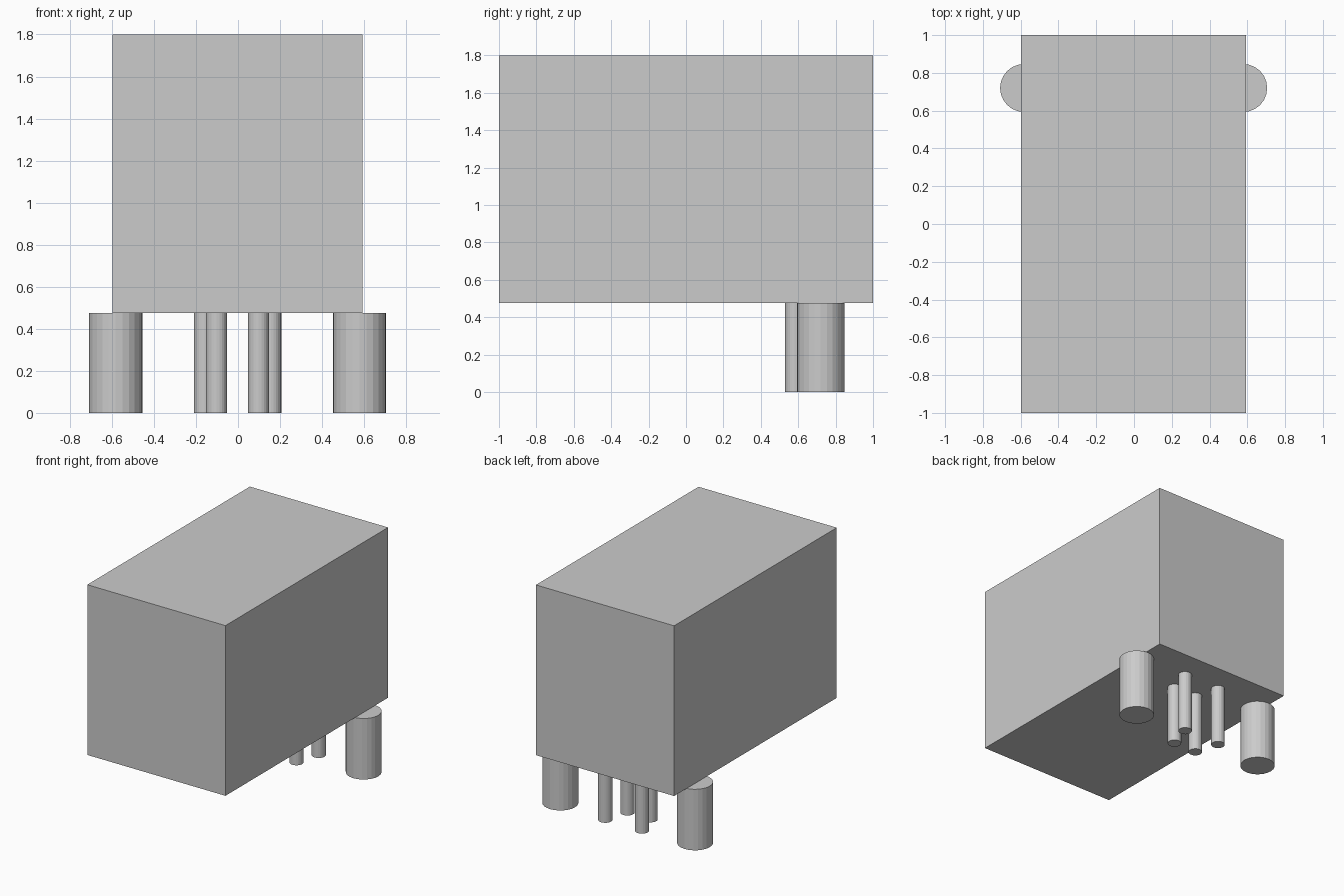
import bpy

if "Cube" in bpy.data.objects:
    bpy.data.objects.remove(bpy.data.objects["Cube"], do_unlink=True)

# Single grey material
GREY = (0.6, 0.6, 0.6, 1.0)
grey = bpy.data.materials.new("plain_grey")
grey.use_nodes = True
grey.diffuse_color = GREY
grey.node_tree.nodes["Principled BSDF"].inputs["Base Color"].default_value = GREY

BODY_BOTTOM = 0.475
BODY_TOP = 1.8


def finish(name):
    obj = bpy.context.object
    obj.name = name
    obj.data.materials.append(grey)
    return obj


def post(name, x, y, radius):
    """Upright cylinder from the ground to the underside of the body."""
    bpy.ops.mesh.primitive_cylinder_add(
        vertices=24, radius=radius, depth=BODY_BOTTOM,
        location=(x, y, BODY_BOTTOM / 2))
    return finish(name)


# Box body
bpy.ops.mesh.primitive_cube_add(
    size=1, location=(-0.003, 0, (BODY_BOTTOM + BODY_TOP) / 2))
body = finish("body")
body.scale = (1.19, 2, BODY_TOP - BODY_BOTTOM)
bpy.ops.object.transform_apply(location=False, rotation=False, scale=True)

# Thick outer posts and two pairs of thin pins, all under the rear
for side, sign in (("left", 1), ("right", -1)):
    post(side + "_post", sign * 0.58 - 0.002, 0.72, 0.127)
    post(side + "_front_pin", sign * 0.1 - 0.002, 0.58, 0.05)
    post(side + "_rear_pin", sign * 0.158 - 0.002, 0.77, 0.05)
